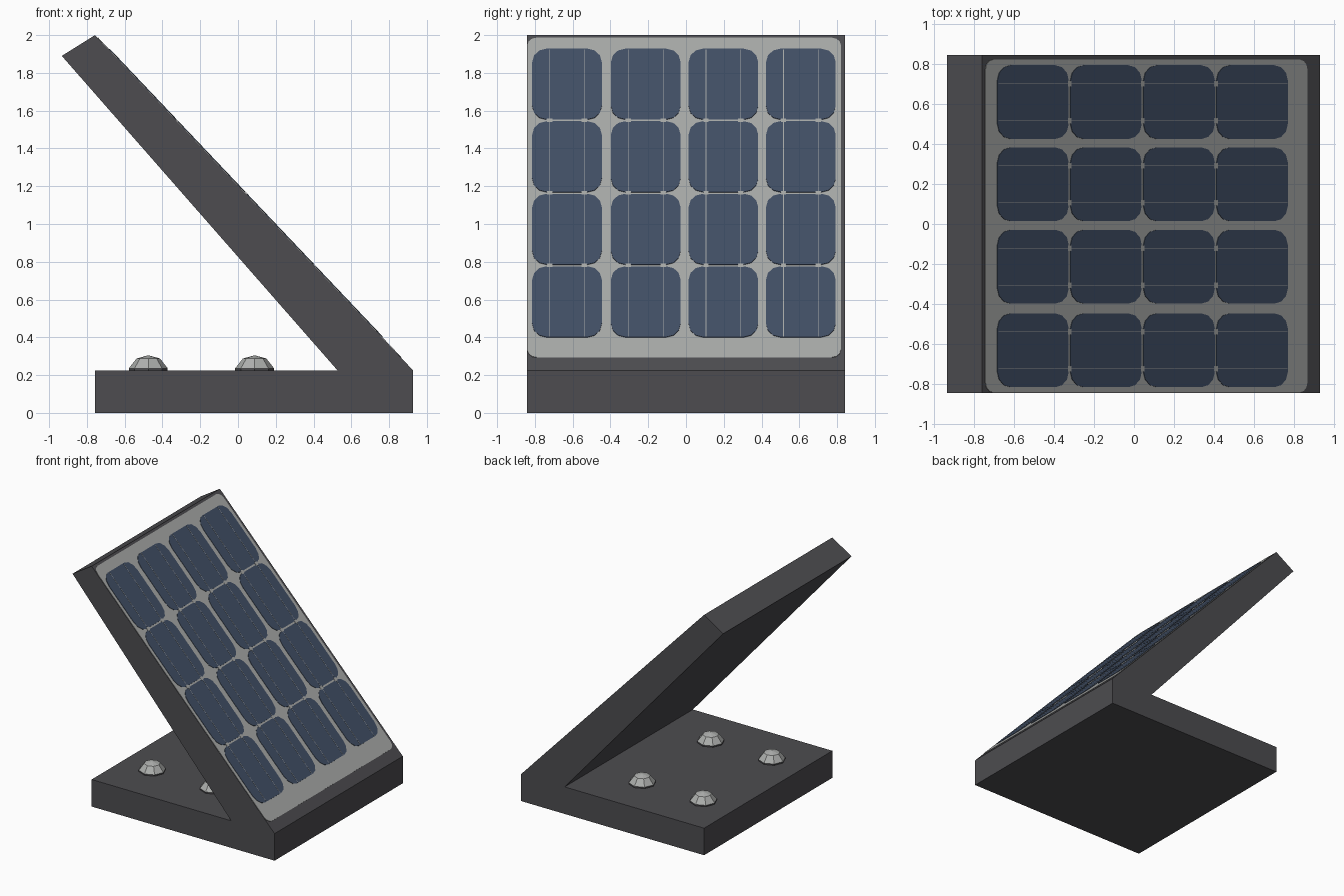
import bpy, bmesh, math
from mathutils import Vector

if "Cube" in bpy.data.objects:
    bpy.data.objects.remove(bpy.data.objects["Cube"])


def material(name, rgb):
    m = bpy.data.materials.new(name)
    m.diffuse_color = (*rgb, 1)
    m.use_nodes = True
    m.node_tree.nodes["Principled BSDF"].inputs["Base Color"].default_value = m.diffuse_color
    return m


FRAME = material("dark grey", (0.074, 0.073, 0.080))
SHEET = material("pale grey", (0.39, 0.40, 0.39))
CELL = material("slate blue", (0.053, 0.078, 0.130))
BOLT = material("bolt grey", (0.42, 0.43, 0.42))

# Sloping face: foot, direction up the slope, outward normal
FOOT = Vector((0.927, 0, 0.225))
RUN = Vector((-0.757, 0, 2.0)) - FOOT
UP = RUN.normalized()
OUT = Vector((UP.z, 0, -UP.x))
K = RUN.length / RUN.z          # slope length per unit of height


def finish(bm, name, mats):
    bmesh.ops.recalc_face_normals(bm, faces=bm.faces)
    me = bpy.data.meshes.new(name)
    bm.to_mesh(me)
    bm.free()
    for m in mats:
        me.materials.append(m)
    ob = bpy.data.objects.new(name, me)
    bpy.context.collection.objects.link(ob)
    return ob


def prism(bm, pts, offset):
    f = bm.faces.new([bm.verts.new(p) for p in pts])
    r = bmesh.ops.extrude_face_region(bm, geom=[f])
    bmesh.ops.translate(bm, vec=offset,
                        verts=[v for v in r["geom"] if isinstance(v, bmesh.types.BMVert)])


def plate(bm, y0, y1, z0, z1, ry, rz, low, high, seg=3):
    """Rounded plate on the slope; heights are given as world z."""
    pts = []
    corners = [(y1 - ry, z1 - rz, 0), (y0 + ry, z1 - rz, 1),
               (y0 + ry, z0 + rz, 2), (y1 - ry, z0 + rz, 3)]
    for cy, cz, q in corners:
        for i in range(seg + 1 if ry else 1):
            a = math.pi / 2 * (q + i / seg)
            y, z = cy + ry * math.cos(a), cz + rz * math.sin(a)
            pts.append(FOOT + UP * (z - 0.225) * K + OUT * low + Vector((0, y, 0)))
    prism(bm, pts, OUT * (high - low))


# Folded stand: base and leaning back in one profile
bm = bmesh.new()
profile = [(-0.757, 0), (0.927, 0), (0.927, 0.225), (-0.757, 2.0),
           (-0.933, 1.89), (0.527, 0.225), (-0.757, 0.225)]
prism(bm, [(x, -0.843, z) for x, z in profile], Vector((0, 1.686, 0)))
finish(bm, "stand", [FRAME])

# Backing sheet
bm = bmesh.new()
plate(bm, -0.84, 0.82, 0.292, 1.985, 0.05, 0.04, -0.003, 0.003)
finish(bm, "backing_sheet", [SHEET])

# Solar cells, thin conductors and joint tabs
cells, bars, tabs = bmesh.new(), bmesh.new(), bmesh.new()
ROWS = [0.585, 0.969, 1.353, 1.737]
for yc in (-0.63, -0.213, 0.198, 0.608):
    for zc in ROWS:
        plate(cells, yc - 0.184, yc + 0.184, zc - 0.187, zc + 0.187,
              0.075, 0.07, 0.002, 0.006)
    for yb in (yc - 0.092, yc + 0.092):
        plate(bars, yb - 0.0015, yb + 0.0015, 0.40, 1.92, 0, 0, 0.005, 0.007)
        for a, b in zip(ROWS, ROWS[1:]):
            z = (a + b) / 2
            plate(tabs, yb - 0.014, yb + 0.014, z - 0.01, z + 0.01, 0, 0, 0.005, 0.007)
finish(cells, "solar_cells", [CELL])
finish(bars, "conductor_lines", [SHEET])
finish(tabs, "joint_tabs", [SHEET])

# Eight-sided bolts with a dark rim
RINGS = [(0.103, 0.22), (0.103, 0.236), (0.062, 0.288)]
for i, x in enumerate((-0.475, 0.088)):
    for j, y in enumerate((-0.45, 0.45)):
        bm = bmesh.new()
        rings = [[bm.verts.new((x + r * math.cos(k * math.pi / 4),
                                y + r * math.sin(k * math.pi / 4), z)) for k in range(8)]
                 for r, z in RINGS]
        top = bm.verts.new((x, y, 0.305))
        bm.faces.new(rings[0])
        for k in range(8):
            n = (k + 1) % 8
            for lo, hi in zip(rings, rings[1:]):
                f = bm.faces.new((lo[k], lo[n], hi[n], hi[k]))
                f.material_index = 1 if lo is rings[0] else 0
            bm.faces.new((rings[2][k], rings[2][n], top))
        finish(bm, f"bolt_{i}_{j}", [BOLT, FRAME])
